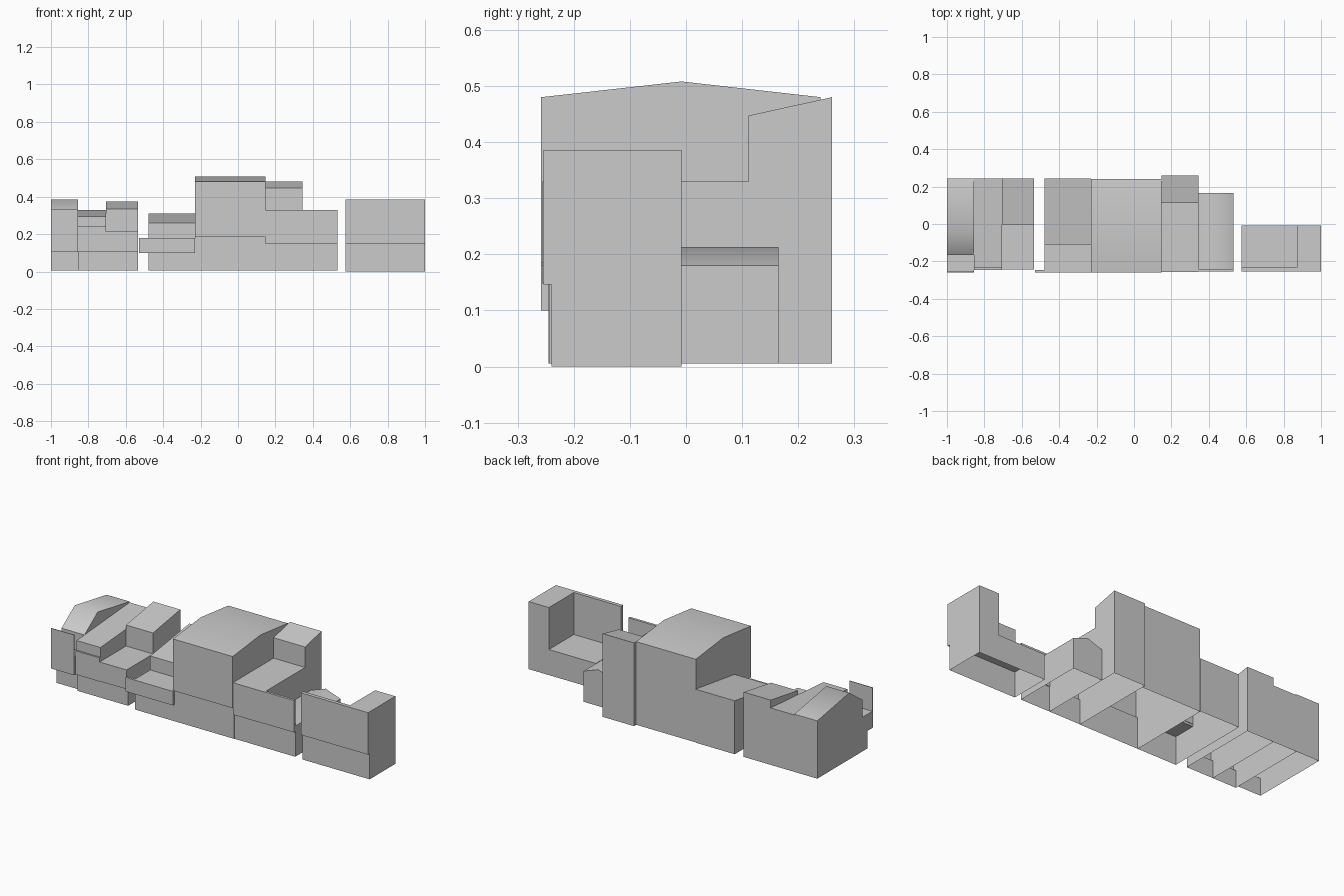
import bpy, bmesh, math

if "Cube" in bpy.data.objects:
    bpy.data.objects.remove(bpy.data.objects["Cube"])


def finish(name, bm, angle=50):
    me = bpy.data.meshes.new(name)
    bm.to_mesh(me)
    bm.free()
    me.polygons.foreach_set("use_smooth", [True] * len(me.polygons))
    me.set_sharp_from_angle(angle=math.radians(angle))
    ob = bpy.data.objects.new(name, me)
    bpy.context.collection.objects.link(ob)
    return ob


def prism(name, profile, a, b, axis="x", open_bottom=True):
    """Extrude a closed profile: (y, z) points along x, or (x, z) points along y."""
    bm = bmesh.new()
    place = (lambda p, t: (t, p[0], p[1])) if axis == "x" else (lambda p, t: (p[0], t, p[1]))
    ends = [[bm.verts.new(place(p, t)) for p in profile] for t in (a, b)]
    n = len(profile)
    for ring in ends:
        bm.faces.new(ring)
    for i in range(n):
        j = (i + 1) % n
        bm.faces.new((ends[0][i], ends[0][j], ends[1][j], ends[1][i]))
    bmesh.ops.recalc_face_normals(bm, faces=bm.faces[:])
    if open_bottom:  # the houses are shells without floors
        zmin = min(p[1] for p in profile)
        low = [f for f in bm.faces if all(v.co.z < zmin + 1e-4 for v in f.verts)]
        bmesh.ops.delete(bm, geom=low, context="FACES")
    return finish(name, bm)


def box(name, x0, x1, y0, y1, z0, z1, open_bottom=False):
    return prism(name, [(y0, z0), (y1, z0), (y1, z1), (y0, z1)], x0, x1, "x", open_bottom)


Z = 0.005    # common floor level
BACK = 0.243

# Left end house: ridged roof, low shop bay, false front
prism("end_house_shell", [(-0.21, Z), (BACK, Z), (BACK, 0.335), (-0.045, 0.385), (-0.165, 0.30),
                          (-0.165, 0.2), (-0.255, 0.2), (-0.255, 0.105), (-0.21, 0.105)],
      -1.0, -0.855)
box("end_house_bay_ceiling", -0.998, -0.857, -0.21, -0.165, 0.185, 0.198)
box("end_house_false_front", -1.0, -0.855, -0.258, -0.254, 0.105, 0.335)

# Lean-to house with a single long slope
prism("lean_to_shell", [(-0.228, Z), (BACK, Z), (BACK, 0.33), (-0.235, 0.295),
                        (-0.235, 0.24), (-0.245, 0.24), (-0.245, 0.105), (-0.228, 0.105)],
      -0.855, -0.705)

# Stepped house: low flat front, raised sloping rear
prism("stepped_house_shell", [(-0.228, Z), (BACK, Z), (BACK, 0.375), (-0.003, 0.335),
                              (-0.003, 0.215), (-0.242, 0.215), (-0.242, 0.105),
                              (-0.228, 0.105)], -0.705, -0.535)

# Narrow house: flat-roofed shop in front, wide sign board
prism("narrow_house_shell", [(-0.245, Z), (BACK, Z), (BACK, 0.31), (-0.11, 0.26),
                             (-0.11, 0.18), (-0.245, 0.18)], -0.478, -0.23)
box("narrow_house_shop_ceiling", -0.476, -0.232, -0.243, -0.11, 0.165, 0.178)
box("narrow_house_sign_board", -0.53, -0.23, -0.258, -0.245, 0.10, 0.18)

# Tall central house with low gable
prism("tall_house_shell", [(-0.245, Z), (0.24, Z), (0.24, 0.48), (-0.008, 0.508),
                           (-0.258, 0.48), (-0.258, 0.185), (-0.245, 0.185)], -0.23, 0.147)

# Rear-tower house: flat front roof, tall sloped rear
prism("tower_house_shell", [(-0.243, Z), (0.26, Z), (0.26, 0.48), (0.111, 0.447), (0.111, 0.33),
                            (-0.256, 0.33), (-0.256, 0.148), (-0.243, 0.148)], 0.147, 0.346)

# Gabled shed behind a false front
prism("shed_shell", [(0.346, Z), (0.532, Z), (0.532, 0.18), (0.439, 0.213), (0.346, 0.18)],
      -0.243, 0.165, "y")
box("shed_false_front", 0.346, 0.532, -0.254, -0.24, 0.148, 0.33)

# Right corner house: low block, front wall and end block
box("corner_house_base", 0.575, 1.0, -0.24, -0.008, 0.0, 0.146, True)
box("corner_house_end_block", 0.872, 1.0, -0.24, -0.008, 0.146, 0.386, True)
box("corner_house_front_wall", 0.575, 1.0, -0.254, -0.233, 0.146, 0.386)
